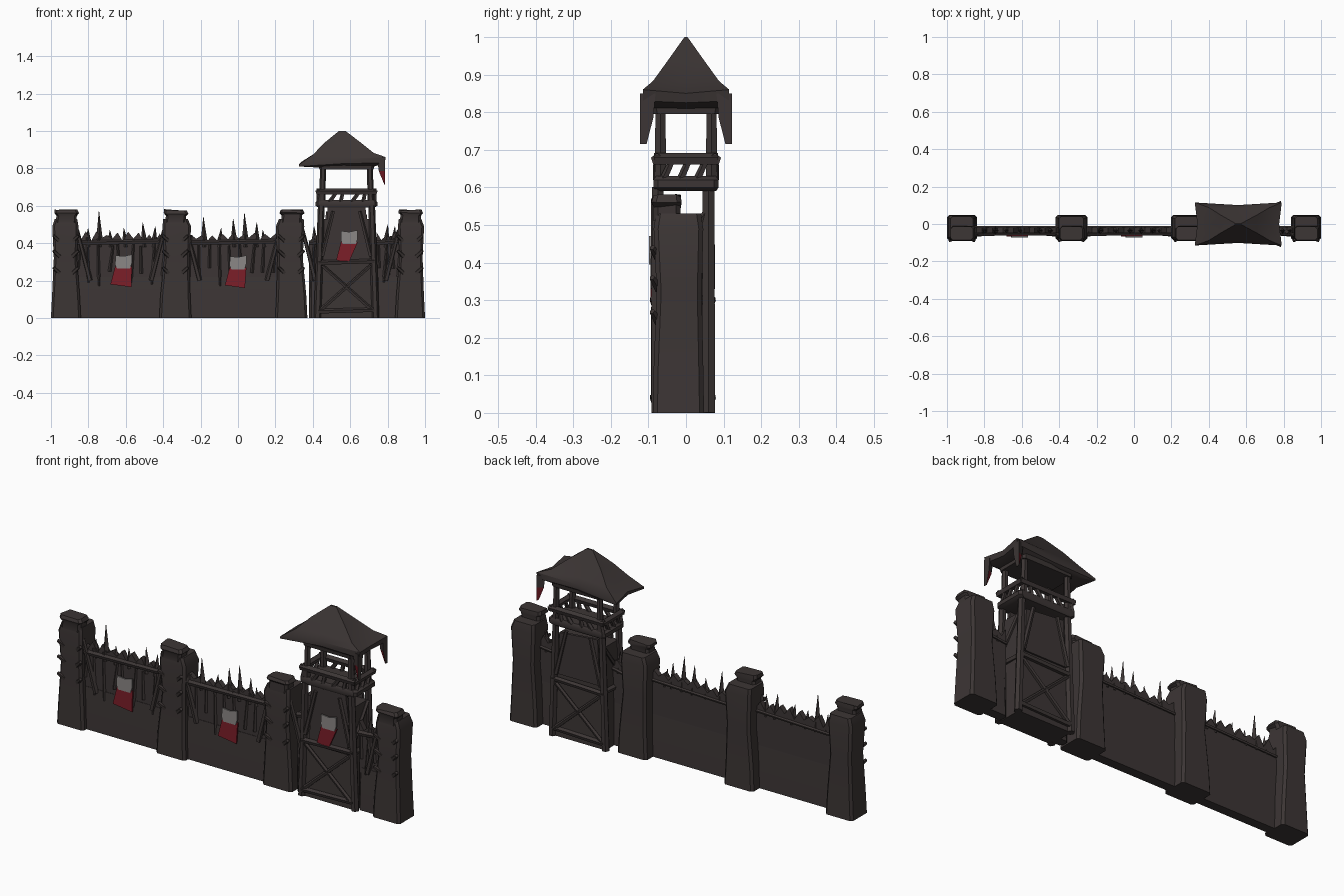
import bpy, bmesh, math, random
from mathutils import Vector, Matrix

random.seed(7)
if "Cube" in bpy.data.objects:
    bpy.data.objects.remove(bpy.data.objects["Cube"])


def material(name, rgb):
    m = bpy.data.materials.new(name)
    m.use_nodes = True
    m.diffuse_color = (*rgb, 1)
    m.node_tree.nodes["Principled BSDF"].inputs["Base Color"].default_value = (*rgb, 1)
    return m


DARK = material("dark brown", (0.045, 0.036, 0.035))
RED = material("deep red", (0.2, 0.013, 0.022))
GREY = material("pale grey", (0.26, 0.245, 0.24))


def add(name, bm, *mats, smooth=True):
    bmesh.ops.recalc_face_normals(bm, faces=bm.faces)
    me = bpy.data.meshes.new(name)
    bm.to_mesh(me)
    bm.free()
    for m in mats or (DARK,):
        me.materials.append(m)
    ob = bpy.data.objects.new(name, me)
    bpy.context.collection.objects.link(ob)
    if smooth:
        bpy.ops.object.select_all(action='DESELECT')
        ob.select_set(True)
        bpy.context.view_layer.objects.active = ob
        bpy.ops.object.shade_smooth_by_angle(angle=math.radians(35))
    return ob


# Logs and stakes: each is (start, end, start radius, end radius)
def logs(name, items, sides=5):
    bm = bmesh.new()
    for a, b, r1, r2 in items:
        a, b = Vector(a), Vector(b)
        d = b - a
        mat = Matrix.Translation((a + b) / 2) @ d.to_track_quat('Z', 'Y').to_matrix().to_4x4()
        bmesh.ops.create_cone(bm, cap_ends=True, segments=sides, radius1=r1, radius2=r2,
                              depth=d.length, matrix=mat)
    return add(name, bm)


# Solid through a stack of closed rings of equal length
def loft(name, rings):
    bm = bmesh.new()
    vs = [[bm.verts.new(p) for p in ring] for ring in rings]
    n = len(vs[0])
    for lo, hi in zip(vs, vs[1:]):
        for i in range(n):
            bm.faces.new((lo[i], lo[(i + 1) % n], hi[(i + 1) % n], hi[i]))
    bm.faces.new(vs[0])
    bm.faces.new(vs[-1])
    return add(name, bm)


# Rectangle with cut corners
def ring(cx, cy, hx, hy, z, c=0.012, wob=0.0):
    pts = [(hx - c, -hy), (hx, -hy + c), (hx, hy - c), (hx - c, hy),
           (c - hx, hy), (-hx, hy - c), (-hx, c - hy), (c - hx, -hy)]
    return [(cx + x, cy + y, z + random.uniform(-wob, wob)) for x, y in pts]


# Flat outline in x and z, given thickness in y
def slab(name, outline, y0, y1, mat=DARK):
    bm = bmesh.new()
    f = bm.faces.new([bm.verts.new((x, y0, z)) for x, z in outline])
    ext = bmesh.ops.extrude_face_region(bm, geom=[f])["geom"]
    bmesh.ops.translate(bm, vec=(0, y1 - y0, 0),
                        verts=[v for v in ext if isinstance(v, bmesh.types.BMVert)])
    return add(name, bm, mat, smooth=False)


# Pillars with caps and short projecting pegs
for i, cx in enumerate((-0.92, -0.335, 0.285, 0.92)):
    tag = f"pillar_{i + 1}"
    lean = random.uniform(-0.008, 0.008)
    hx = 0.08 if i in (0, 3) else 0.086
    loft(tag, [ring(cx, -0.02, hx, 0.068, 0),
               ring(cx, -0.02, hx - 0.006, 0.066, 0.12),
               ring(cx + lean, -0.018, hx - 0.018, 0.06, 0.32),
               ring(cx + lean, -0.02, hx - 0.01, 0.066, 0.49),
               ring(cx, -0.02, hx - 0.02, 0.06, 0.53)])
    loft(tag + "_cap", [ring(cx, -0.05, 0.056, 0.036, 0.51),
                        ring(cx + 0.004, -0.05, 0.054, 0.036, 0.55, wob=0.006),
                        ring(cx + 0.004, -0.052, 0.066, 0.04, 0.56, wob=0.004),
                        ring(cx, -0.05, 0.06, 0.036, 0.577, wob=0.005)])
    pegs = []
    for side in (-1, 1):
        for z in (0.24, 0.33, 0.41):
            x = cx + side * 0.055
            pegs.append(((x - side * 0.02, -0.07, z),
                         (x + side * 0.012, -0.09, z + 0.03), 0.014, 0.008))
        if abs(cx + side * 0.09) < 1:
            pegs.append(((cx + side * 0.13, -0.05, 0.2),
                         (cx + side * 0.06, -0.06, 0.47), 0.014, 0.01))
    logs(tag + "_pegs", pegs)

# Palisade walls with ragged tops, planks, rails and stakes
SPANS = {"left_wall": (-0.87, -0.39), "middle_wall": (-0.28, 0.23),
         "gate_wall": (0.38, 0.45), "end_wall": (0.74, 0.87)}
for name, (x0, x1) in SPANS.items():
    n = max(2, round((x1 - x0) / 0.028))
    top = [(x1 + (x0 - x1) * k / n, 0.43 + (0.022 if k % 2 else -0.012)
            + random.uniform(-0.012, 0.012)) for k in range(n + 1)]
    slab(name, [(x0, 0), (x1, 0)] + top, -0.048, -0.02)
    planks = []
    for k in range(n):
        x = x0 + (x1 - x0) * (k + 0.5) / n
        planks.append(((x, -0.042, random.uniform(0.17, 0.27)),
                       (x + random.uniform(-0.02, 0.02), -0.042,
                        random.uniform(0.38, 0.45)), 0.015, 0.012))
    logs(name + "_planks", planks[::2] if n > 5 else planks, 4)
    logs(name + "_rails", [((x0, -0.05, 0.40), (x1, -0.05, 0.41), 0.014, 0.012),
                           ((x0, -0.018, 0.385), (x1, -0.018, 0.40), 0.008, 0.008)])
    # Earth bank at the foot
    mid, half = (x0 + x1) / 2, (x1 - x0) / 2
    loft(name + "_foot", [ring(mid, -0.035, half, 0.025, 0),
                          ring(mid, -0.035, half, 0.021, 0.12),
                          ring(mid, -0.035, half, 0.015, 0.22)])

STAKES = ((-0.74, 0.57), (-0.80, 0.48), (-0.68, 0.47), (-0.60, 0.48), (-0.50, 0.51),
          (-0.45, 0.49), (-0.18, 0.54), (-0.10, 0.48), (-0.02, 0.53), (0.04, 0.56),
          (0.10, 0.51), (0.14, 0.47), (0.41, 0.49), (0.79, 0.50), (0.83, 0.49))
logs("sharpened_stakes", [((x, -0.036, 0.38), (x + random.uniform(-0.012, 0.012), -0.036, z),
                           0.022, 0.001) for x, z in STAKES], 4)

# Tower core and front and back panels
TX = 0.58
loft("tower_core", [ring(TX, -0.008, 0.155, 0.07, 0), ring(TX, -0.008, 0.145, 0.064, 0.25),
                    ring(TX, -0.008, 0.138, 0.062, 0.53)])
slab("tower_front_panel", [(0.47, 0.28), (0.69, 0.28), (0.70, 0.45), (0.68, 0.6), (0.48, 0.6)],
     -0.078, -0.06)
slab("tower_back_panel", [(0.46, 0.33), (0.70, 0.33), (0.69, 0.55), (0.47, 0.57)], 0.05, 0.064)

# Tower legs, cross braces and beams
legs, braces = [], []
for s in (-1, 1):
    for y in (-0.075, 0.06):
        legs.append(((TX + s * 0.155, y, 0), (TX + s * 0.135, y, 0.6), 0.02, 0.018))
    braces.append(((TX + s * 0.15, -0.07, 0.3), (TX + s * 0.14, 0.06, 0.3), 0.014, 0.014))
    braces.append(((TX + s * 0.145, -0.07, 0.36), (TX + s * 0.14, 0.06, 0.54), 0.012, 0.01))
for y in (-0.083, 0.066):
    for s in (-1, 1):
        braces.append(((TX - s * 0.14, y, 0.04), (TX + s * 0.13, y, 0.28), 0.011, 0.01))
        braces.append(((TX + s * 0.13, y, 0.33), (TX + s * 0.07, y, 0.57), 0.012, 0.01))
    for z in (0.035, 0.295):
        braces.append(((TX - 0.15, y, z), (TX + 0.15, y, z + 0.008), 0.014, 0.013))
logs("tower_legs", legs, 6)
logs("tower_braces", braces)

# Lookout deck with lattice railing
loft("deck", [ring(TX, 0, 0.15, 0.08, 0.59), ring(TX, 0, 0.165, 0.087, 0.60),
              ring(TX, 0, 0.165, 0.087, 0.62), ring(TX, 0, 0.155, 0.08, 0.63)])
rails = []
for s in (-1, 1):
    y, x = s * 0.077, TX + s * 0.15
    rails.append(((TX - 0.16, y, 0.674), (TX + 0.16, y, 0.674), 0.017, 0.017))
    rails.append(((x, -0.085, 0.674), (x, 0.085, 0.674), 0.017, 0.017))
    for k in range(5):
        xa = TX - 0.15 + 0.06 * k
        tilt = 0.04 if k % 2 else 0.012
        rails.append(((xa, y, 0.62), (xa + tilt, y, 0.675), 0.012, 0.01))
    for k in range(3):
        ya = -0.06 + 0.045 * k
        rails.append(((x, ya, 0.62), (x, ya + 0.025, 0.675), 0.011, 0.009))
logs("deck_railing", rails)
logs("roof_posts", [((TX + sx * 0.13, sy * 0.068, 0.6), (TX + sx * 0.125, sy * 0.068, 0.83),
                     0.018, 0.015) for sx in (-1, 1) for sy in (-1, 1)], 6)

# Flared roof with pulled-out corners
def roof_ring(x0, x1, hy, z, pull, drop):
    xm, d = (x0 + x1) / 2, drop
    return [(x0, -hy, z - d), (xm, -hy + pull, z), (x1, -hy, z + d / 3), (x1 - pull, 0, z),
            (x1, hy, z + d / 3), (xm, hy - pull, z), (x0, hy, z - d), (x0 + pull, 0, z - d / 2)]


loft("roof", [roof_ring(0.42, 0.73, 0.085, 0.81, 0, 0.005),
              roof_ring(0.325, 0.785, 0.115, 0.825, 0.014, 0.015),
              roof_ring(0.325, 0.79, 0.115, 0.85, 0.014, 0.03),
              roof_ring(0.40, 0.725, 0.088, 0.88, 0.004, 0.008),
              roof_ring(0.46, 0.66, 0.05, 0.935, 0.004, 0),
              roof_ring(0.54, 0.575, 0.004, 1.0, 0, 0)])
loft("roof_frame", [ring(TX, 0, 0.145, 0.088, 0.795), ring(TX, 0, 0.15, 0.095, 0.83)])

# Torn cloth hanging from the roof corners, red on the lower half
for tag, s in (("front", -1), ("back", 1)):
    bm = bmesh.new()
    rows = []
    for z, w in ((0.85, 0.026), (0.785, 0.02), (0.715, 0.002)):
        y = s * 0.107
        rows.append([bm.verts.new(p) for p in ((0.785, y + s * 0.016, z), (0.785, y - w * s, z),
                                               (0.785 - w * 1.6, y, z))])
    for lo, hi in zip(rows, rows[1:]):
        for i in range(3):
            f = bm.faces.new((lo[i], lo[(i + 1) % 3], hi[(i + 1) % 3], hi[i]))
            f.material_index = int(f.calc_center_median().z < 0.785 and i > 0)
    bm.faces.new(rows[0])
    bm.faces.new(rows[-1])
    add(tag + "_hanging_cloth", bm, DARK, RED, smooth=False)


# Banners: red cloth below a pale emblem
def banner(name, x, z, y, slant):
    slab(name + "_cloth", [(x - 0.07, z - 0.085), (x + 0.042 - slant, z - 0.1),
                           (x + 0.045, z + 0.01), (x - 0.045, z + 0.01)], y, y + 0.008, RED)
    slab(name + "_emblem", [(x - 0.035, z), (x + 0.035, z), (x + 0.045, z + 0.03),
                            (x + 0.045, z + 0.075), (x, z + 0.065), (x - 0.043, z + 0.07),
                            (x - 0.045, z + 0.02)], y - 0.004, y + 0.004, GREY)


banner("left_banner", -0.612, 0.265, -0.068, 0)
banner("middle_banner", 0, 0.26, -0.068, 0.005)
banner("tower_banner", 0.595, 0.395, -0.094, 0.045)
